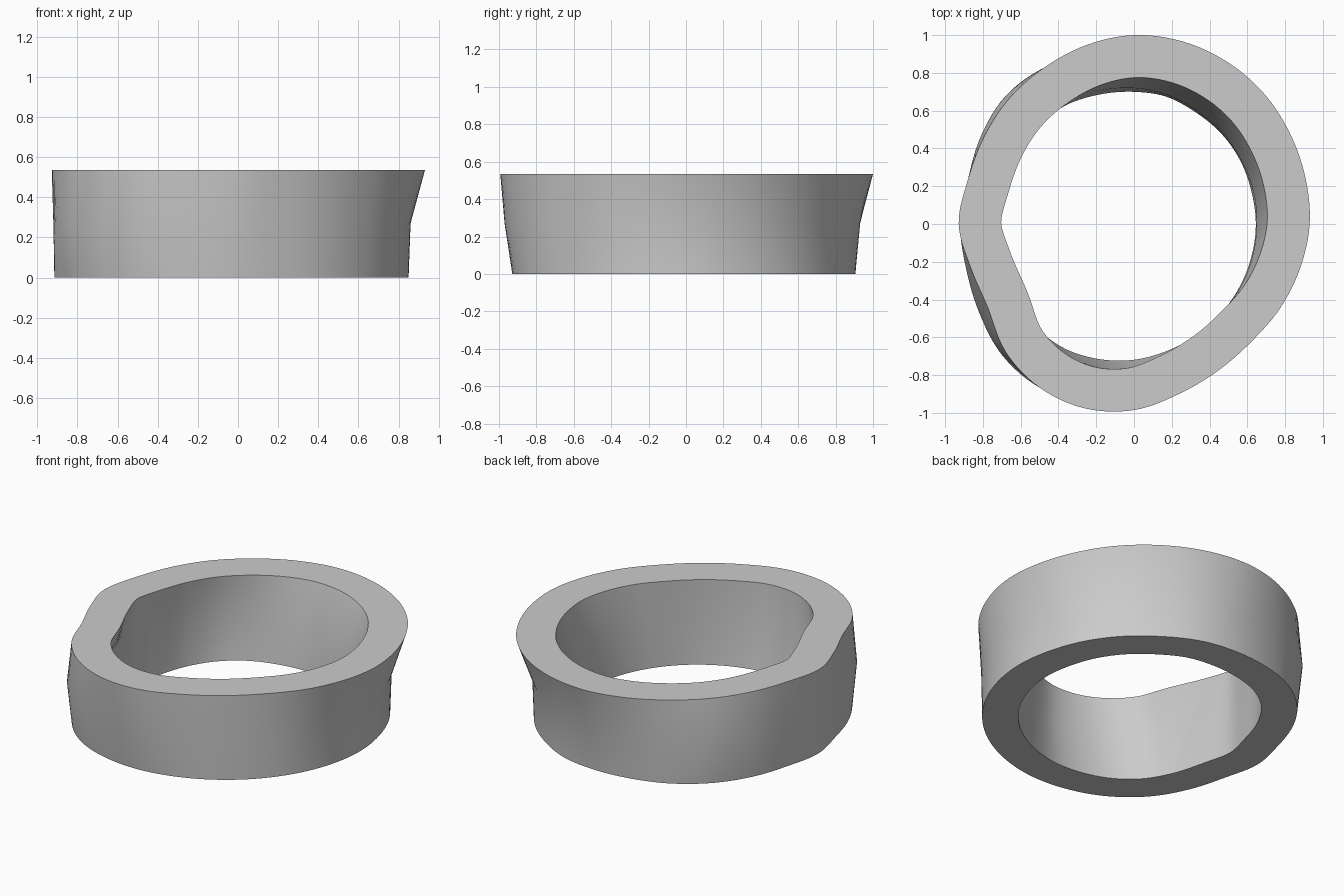
import bpy
import bmesh
from math import sin, cos, radians, tau
from mathutils import Vector

cube = bpy.data.objects.get("Cube")
if cube:
    bpy.data.objects.remove(cube, do_unlink=True)

SEGMENTS = 144

# Outer outlines as radii every 15 degrees, starting at +x: (height, wall, radii)
LEVELS = [
    (0.0, 0.205, [.85, .85, .86, .87, .88, .9, .905, .915, .93, .93, .915, .9,
                  .915, .9, .925, .955, .96, .945, .925, .9, .88, .865, .855, .85]),
    (0.27, 0.21, [.86, .865, .87, .88, .895, .915, .93, .94, .955, .96, .935, .91,
                  .92, .92, .945, .985, 1, .985, .965, .92, .89, .87, .865, .86]),
    (0.535, 0.225, [.93, .94, .955, .975, .99, 1, 1, .98, .955, .937, .918, .91,
                    .928, .895, .892, .96, 1, 1.01, .985, .93, .895, .88, .893, .91]),
]


def smooth_radius(radii, t):
    """Periodic Catmull-Rom interpolation, t in 0..1."""
    n = len(radii)
    i = int(t * n)
    u = t * n - i
    a, b, c, d = (radii[(i + k) % n] for k in (-1, 0, 1, 2))
    return b + u * (c - a + u * (2 * a - 5 * b + 4 * c - d + u * (3 * (b - c) + d - a))) / 2


def outline(radii):
    points = []
    for i in range(SEGMENTS):
        t = i / SEGMENTS
        r = smooth_radius(radii, t)
        points.append(Vector((r * cos(tau * t), r * sin(tau * t))))
    return points


def inset(points, wall):
    """Offset a closed outline inwards along its normals."""
    result = []
    for i, p in enumerate(points):
        tangent = (points[(i + 3) % SEGMENTS] - points[i - 3]).normalized()
        result.append(p + wall * Vector((-tangent.y, tangent.x)))
    return result


# Closed wall section: up the outside, down the inside
bm = bmesh.new()
outer, inner = [], []
for z, wall, radii in LEVELS:
    edge = outline(radii)
    for loops, points in ((outer, edge), (inner, inset(edge, wall))):
        loops.append([bm.verts.new((p.x, p.y, z)) for p in points])

section = outer + inner[::-1]
for k, low in enumerate(section):
    high = section[(k + 1) % len(section)]
    for i in range(SEGMENTS):
        j = (i + 1) % SEGMENTS
        bm.faces.new((low[i], low[j], high[j], high[i]))
bmesh.ops.recalc_face_normals(bm, faces=bm.faces)

mesh = bpy.data.meshes.new("ring_band")
bm.to_mesh(mesh)
bm.free()
ring = bpy.data.objects.new("ring_band", mesh)
bpy.context.collection.objects.link(ring)

# Plain grey
grey = bpy.data.materials.new("plain_grey")
grey.use_nodes = True
color = (0.6, 0.6, 0.6, 1)
grey.diffuse_color = color
grey.node_tree.nodes["Principled BSDF"].inputs["Base Color"].default_value = color
mesh.materials.append(grey)

# Smooth walls, crisp rims
bpy.ops.object.select_all(action="DESELECT")
ring.select_set(True)
bpy.context.view_layer.objects.active = ring
bpy.ops.object.shade_smooth_by_angle(angle=radians(40))
